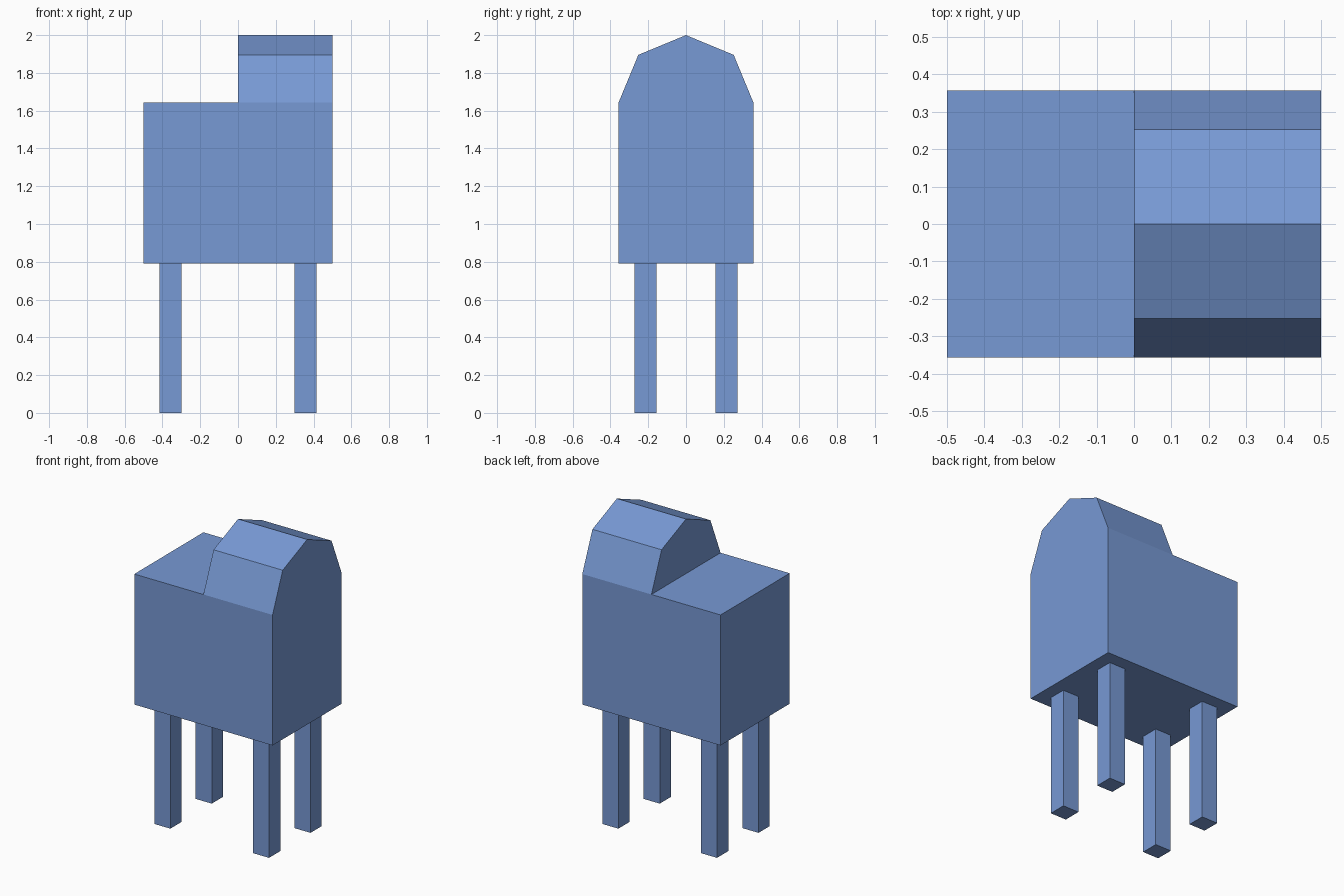
import bpy, bmesh
from math import sin, cos, pi

if "Cube" in bpy.data.objects:
    bpy.data.objects.remove(bpy.data.objects["Cube"])

BODY_BOTTOM, BODY_TOP = 0.79, 1.643
HALF_DEPTH = 0.357

blue = bpy.data.materials.new("blue")
blue.diffuse_color = (0.185, 0.319, 0.66, 1)
blue.use_nodes = True
blue.node_tree.nodes["Principled BSDF"].inputs["Base Color"].default_value = blue.diffuse_color


def make_object(name, bm):
    bmesh.ops.recalc_face_normals(bm, faces=bm.faces)
    mesh = bpy.data.meshes.new(name)
    bm.to_mesh(mesh)
    bm.free()
    mesh.materials.append(blue)
    obj = bpy.data.objects.new(name, mesh)
    bpy.context.collection.objects.link(obj)
    return obj


def box(name, x, y, z):
    """Box from (min, max) ranges on each axis."""
    bm = bmesh.new()
    bmesh.ops.create_cube(bm, size=1)
    for v in bm.verts:
        v.co = [(r[0] + r[1]) / 2 + c * (r[1] - r[0]) for c, r in zip(v.co, (x, y, z))]
    return make_object(name, bm)


# Main box
box("body", (-0.5, 0.5), (-HALF_DEPTH, HALF_DEPTH), (BODY_BOTTOM, BODY_TOP))

# Half-octagon hood over the right half, extruded along x
bm = bmesh.new()
arc = [bm.verts.new((0, HALF_DEPTH * cos(i * pi / 4), BODY_TOP + HALF_DEPTH * sin(i * pi / 4)))
       for i in range(5)]
end = bm.faces.new(arc)
extruded = bmesh.ops.extrude_face_region(bm, geom=[end], use_keep_orig=True)["geom"]
bmesh.ops.translate(bm, vec=(0.5, 0, 0),
                    verts=[g for g in extruded if isinstance(g, bmesh.types.BMVert)])
make_object("hood", bm)

# Four square legs, inset from the corners
LEG_X, LEG_Y, LEG_HALF = 0.357, 0.214, 0.058
for side, sx in (("left", -1), ("right", 1)):
    for place, sy in (("front", -1), ("back", 1)):
        cx, cy = sx * LEG_X, sy * LEG_Y
        box(f"{place}_{side}_leg", (cx - LEG_HALF, cx + LEG_HALF),
            (cy - LEG_HALF, cy + LEG_HALF), (0, BODY_BOTTOM))
